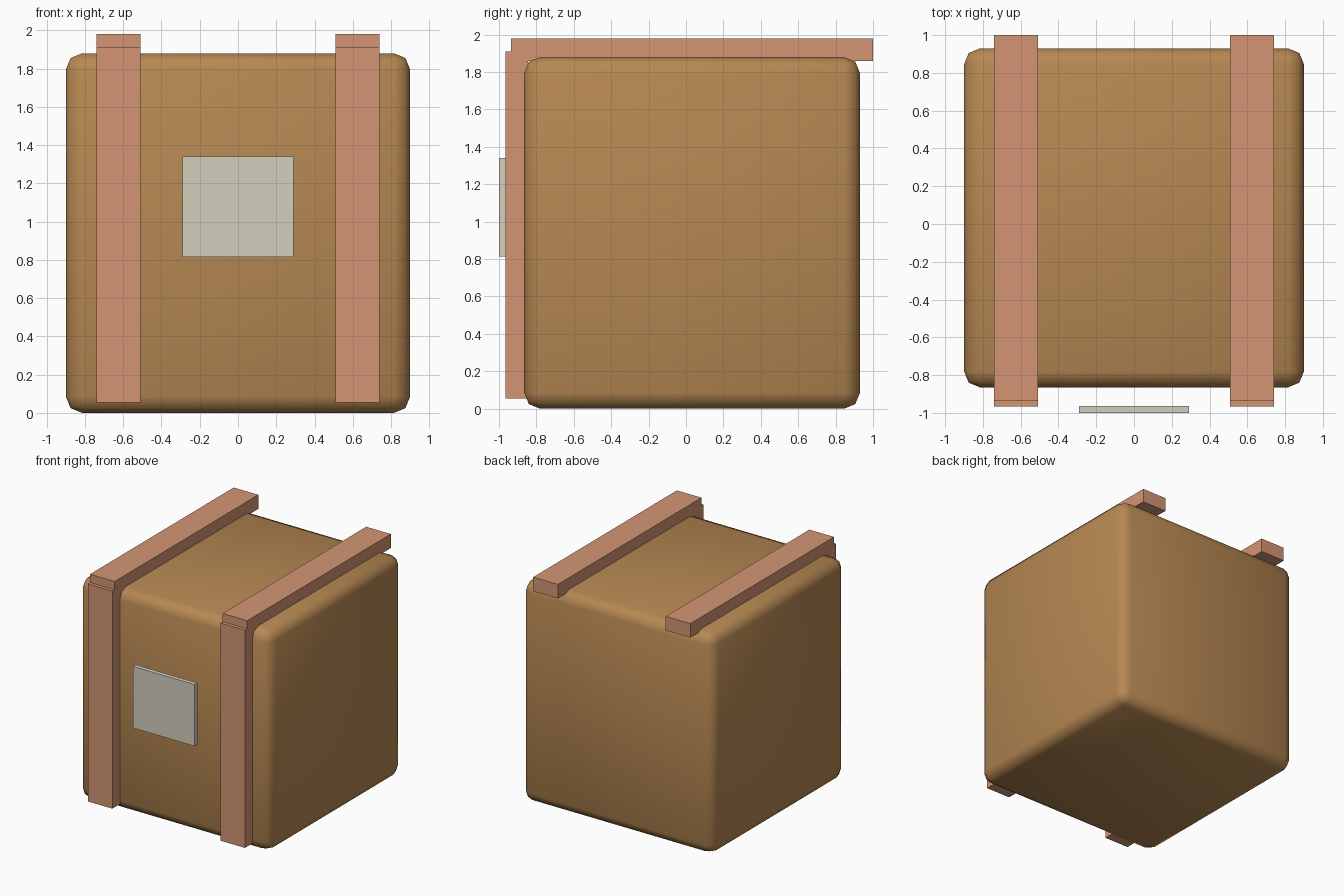
import bpy, bmesh, math

if "Cube" in bpy.data.objects:
    bpy.data.objects.remove(bpy.data.objects["Cube"])


def material(name, srgb):
    m = bpy.data.materials.new(name)
    lin = [((c / 255 + 0.055) / 1.055) ** 2.4 for c in srgb]
    m.diffuse_color = (*lin, 1.0)
    m.use_nodes = True
    m.node_tree.nodes["Principled BSDF"].inputs["Base Color"].default_value = m.diffuse_color
    return m


BROWN = material("crate brown", (182, 136, 82))
STRAP = material("strap tan pink", (212, 149, 117))
LABEL = material("label grey", (212, 208, 190))


def box(name, lo, hi, mat, bevel=0.0):
    """Box between two corners, optionally with rounded smooth edges."""
    bm = bmesh.new()
    bmesh.ops.create_cube(bm, size=1)
    for v in bm.verts:
        v.co = [(a + b) / 2 + c * (b - a) for a, b, c in zip(lo, hi, v.co)]
    if bevel:
        bmesh.ops.bevel(bm, geom=bm.edges[:], offset=bevel, segments=2,
                        profile=0.5, affect='EDGES')
        for f in bm.faces:
            f.smooth = True
    bmesh.ops.recalc_face_normals(bm, faces=bm.faces[:])
    me = bpy.data.meshes.new(name)
    bm.to_mesh(me)
    bm.free()
    me.materials.append(mat)
    ob = bpy.data.objects.new(name, me)
    bpy.context.collection.objects.link(ob)
    return ob


# Rounded crate body
box("crate_body", (-0.9, -0.865, 0.0), (0.9, 0.93, 1.88), BROWN, 0.085)

# Pair of straps: one bar down the front and one across the top on each side
for side, x in (("left", -0.625), ("right", 0.625)):
    box(side + "_front_strap", (x - 0.116, -0.965, 0.055), (x + 0.116, -0.845, 1.91), STRAP)
    box(side + "_top_strap", (x - 0.116, -0.935, 1.86), (x + 0.116, 1.0, 1.98), STRAP)

# Label plate standing just off the front
box("front_label", (-0.29, -1.0, 0.815), (0.29, -0.963, 1.34), LABEL)
